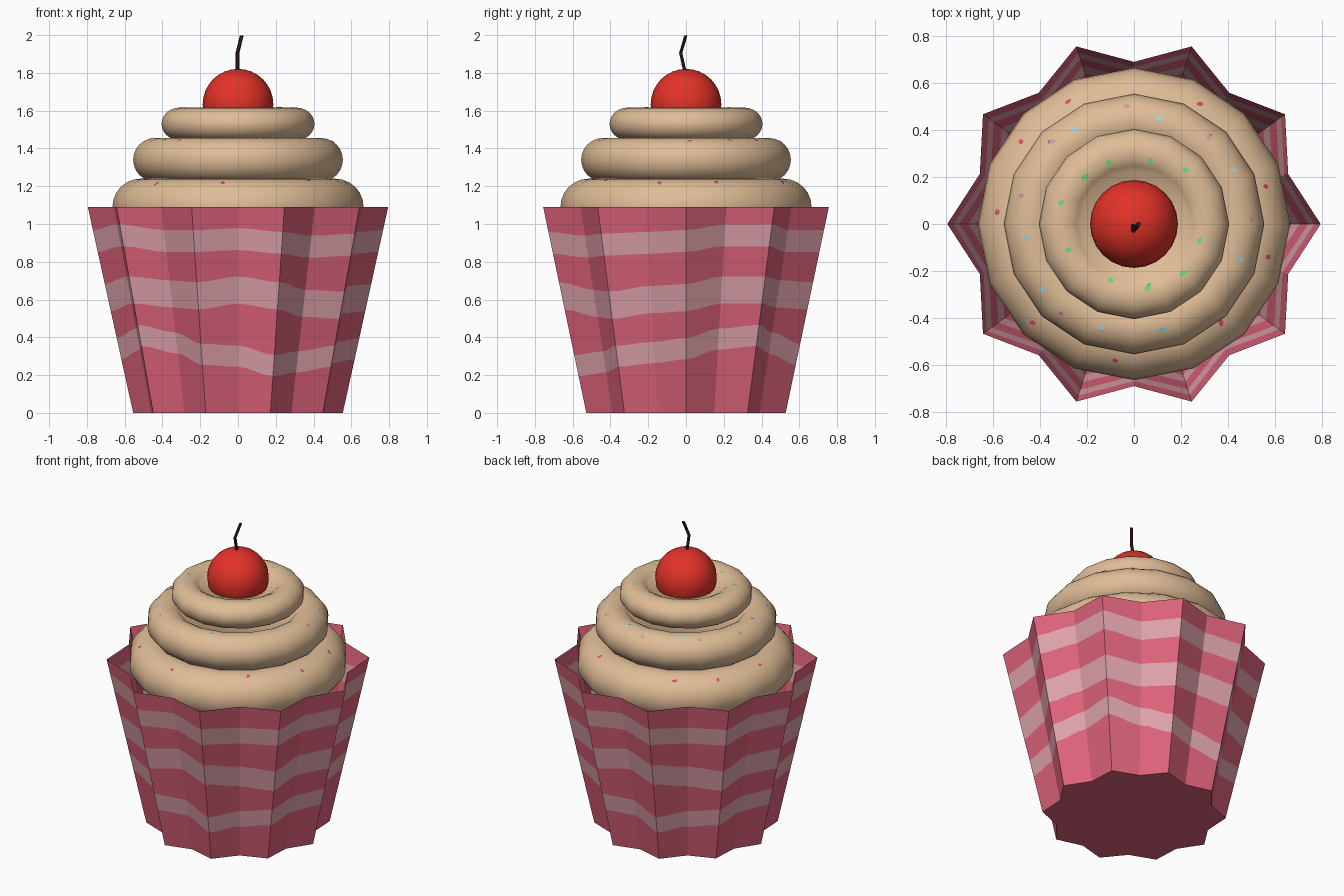
import bpy, bmesh, math, random
from mathutils import Vector, Matrix
from mathutils.bvhtree import BVHTree

if "Cube" in bpy.data.objects:
    bpy.data.objects.remove(bpy.data.objects["Cube"])

random.seed(4)


def material(name, r, g, b):
    lin = [((c / 255 + 0.055) / 1.055) ** 2.4 if c > 10 else c / 3300 for c in (r, g, b)]
    m = bpy.data.materials.new(name)
    m.diffuse_color = (*lin, 1)
    m.use_nodes = True
    m.node_tree.nodes["Principled BSDF"].inputs["Base Color"].default_value = m.diffuse_color
    return m


PINK = material("wrapper pink", 222, 99, 122)
PALE = material("wrapper pale stripe", 222, 162, 171)
CREAM = material("frosting cream", 224, 189, 151)
RED = material("cherry red", 226, 50, 40)
BROWN = material("stem brown", 62, 30, 20)
GREEN = material("sprinkle green", 110, 218, 122)
BLUE = material("sprinkle pale blue", 160, 212, 220)
MAUVE = material("sprinkle mauve", 208, 152, 158)
ROSE = material("sprinkle rose", 218, 80, 105)


def finish(name, bm, mats, smooth=False):
    mesh = bpy.data.meshes.new(name)
    bm.to_mesh(mesh)
    bm.free()
    ob = bpy.data.objects.new(name, mesh)
    bpy.context.collection.objects.link(ob)
    for m in mats:
        mesh.materials.append(m)
    if smooth:
        bpy.ops.object.select_all(action='DESELECT')
        ob.select_set(True)
        bpy.context.view_layer.objects.active = ob
        bpy.ops.object.shade_smooth_by_angle(angle=math.radians(50))
    return ob


# Pleated wrapper: ten-pointed flared star, three wavy bands cut into its faces
TOP = 1.09
SUB = 4                       # columns per pleat face
COLS = 20 * SUB
BANDS = [  # band centre at every 18 degrees (repeats each half turn), half width
    ([.34, .39, .41, .37, .31, .30, .25, .27, .30, .32], .056),
    ([.61, .65, .65, .63, .62, .65, .62, .58, .57, .60], .072),
    ([.91, .94, .94, .91, .91, .92, .90, .88, .89, .90], .058),
]


def corner(k, z):
    s = 1 + (0.795 / 0.555 - 1) * z / TOP
    r = (0.482 if k % 2 else 0.555) * s
    a = math.radians(18 * k)
    return Vector((r * math.cos(a), r * math.sin(a), z))


def wall_point(c, z):
    k, f = divmod(c, SUB)
    return corner(k, z).lerp(corner(k + 1, z), f / SUB)


def wave(table, c):
    k, f = divmod(c, SUB)
    t = f / SUB
    t = t * t * (3 - 2 * t)
    return table[k % 10] * (1 - t) + table[(k + 1) % 10] * t


bm = bmesh.new()
grid = []
for c in range(COLS):
    heights = [0]
    for table, half in BANDS:
        mid = wave(table, c)
        heights += [mid - half, mid + half]
    grid.append([bm.verts.new(wall_point(c, z)) for z in heights + [TOP]])
for c in range(COLS):
    a, b = grid[c], grid[(c + 1) % COLS]
    for j in range(len(a) - 1):
        bm.faces.new((a[j], b[j], b[j + 1], a[j + 1])).material_index = j % 2
bm.faces.new([col[0] for col in reversed(grid)])
finish("wrapper", bm, [PINK, PALE])


# Frosting: three stacked rounded layers, lathed
def lathe(name, profile, mat, sides=16):
    bm = bmesh.new()
    rings = []
    for r, z in profile:
        if r == 0:
            rings.append([bm.verts.new((0, 0, z))] * sides)
        else:
            rings.append([bm.verts.new((r * math.cos(i * math.tau / sides),
                                        r * math.sin(i * math.tau / sides), z))
                          for i in range(sides)])
    for lo, hi in zip(rings, rings[1:]):
        for i in range(sides):
            j = (i + 1) % sides
            quad = list(dict.fromkeys((lo[i], lo[j], hi[j], hi[i])))
            bm.faces.new(quad)
    bmesh.ops.recalc_face_normals(bm, faces=bm.faces)
    return finish(name, bm, [mat], True)


def layer(name, major, minor, height, zc, dish):
    arc = [(major + minor * math.cos(a), zc + height * math.sin(a))
           for a in (math.radians(-90 + 15 * i) for i in range(13))]
    inner = [(major - minor * math.sin(a), zc + height * math.cos(a))
             for a in (math.radians(20), math.radians(40), math.radians(58))]
    return lathe(name, [(0, zc - height)] + arc + inner + [(0, zc + height * dish)], CREAM)


layers = [
    layer("frosting_bottom_layer", 0.515, 0.15, 0.15, 1.09, 0.5),
    layer("frosting_middle_layer", 0.44, 0.115, 0.115, 1.34, 0.5),
    layer("frosting_top_layer", 0.31, 0.095, 0.086, 1.53, 0.4),
]

# Cherry
bm = bmesh.new()
bmesh.ops.create_uvsphere(bm, u_segments=24, v_segments=16, radius=0.187)
bmesh.ops.translate(bm, verts=bm.verts, vec=(0, 0, 1.634))
finish("cherry", bm, [RED], True)

# Bent stem: short tube with one kink
bm = bmesh.new()
path = [(-0.003, -0.004, 1.80), (-0.003, -0.028, 1.905), (0.02, -0.001, 1.998)]
rings = []
for p in path:
    rings.append([bm.verts.new(Vector(p) + Vector((0.01 * math.cos(i * math.tau / 6),
                                                   0.01 * math.sin(i * math.tau / 6), 0)))
                  for i in range(6)])
for lo, hi in zip(rings, rings[1:]):
    for i in range(6):
        j = (i + 1) % 6
        bm.faces.new((lo[i], lo[j], hi[j], hi[i]))
bm.faces.new(rings[-1])
bm.faces.new(rings[0][::-1])
finish("stem", bm, [BROWN])

# Sprinkles: thin flakes laid on the frosting
SPRINKLES = [
    ("green_sprinkles", GREEN, 0.013,
     [(-.11, .26), (.07, .27), (.22, .23), (-.21, .20), (-.31, .09), (-.28, -.11),
      (-.10, -.24), (.06, -.27), (.21, -.21), (.28, -.07)]),
    ("blue_sprinkles", BLUE, 0.013,
     [(.11, .45), (-.25, .40), (.43, .23), (-.46, -.06), (-.39, -.28), (-.14, -.44),
      (.12, -.45), (.45, -.15)]),
    ("mauve_sprinkles", MAUVE, 0.012,
     [(-.03, .50), (-.35, .35), (.32, .37), (-.48, .12), (.50, .02), (-.31, -.38)]),
    ("rose_sprinkles", ROSE, 0.012,
     [(-.28, .52), (.28, .51), (-.48, .35), (-.58, .05), (.56, .16), (.57, -.14),
      (.37, -.42), (-.43, -.42), (-.08, -.58)]),
]
trees = []
for ob in layers:
    me = ob.data
    trees.append(BVHTree.FromPolygons([v.co for v in me.vertices],
                                      [p.vertices[:] for p in me.polygons]))
for name, mat, size, spots in SPRINKLES:
    bm = bmesh.new()
    for x, y in spots:
        hits = [t.ray_cast(Vector((x, y, 3)), Vector((0, 0, -1))) for t in trees]
        loc, nor = max((h[:2] for h in hits if h[0]), key=lambda h: h[0].z)
        if nor.z < 0:
            nor = -nor
        frame = (Matrix.Translation(loc + nor * 0.003)
                 @ nor.to_track_quat('Z', 'Y').to_matrix().to_4x4()
                 @ Matrix.Rotation(random.uniform(0, math.pi), 4, 'Z')
                 @ Matrix.Diagonal((random.uniform(1, 1.7), 0.9, 1, 1)))
        bmesh.ops.create_circle(bm, cap_ends=True, segments=6, radius=size, matrix=frame)
    finish(name, bm, [mat])
